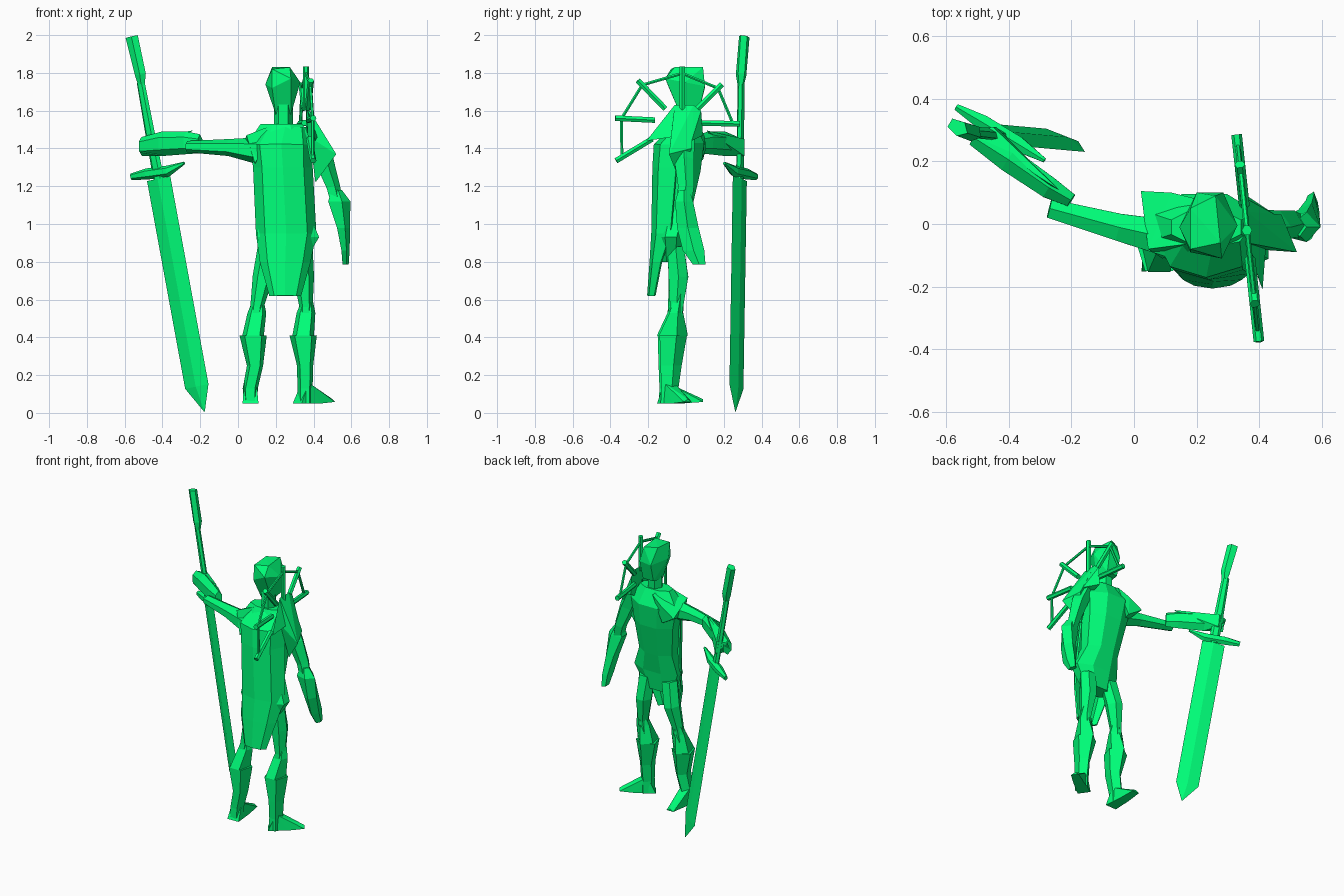
import bpy, bmesh, math
from mathutils import Vector

green = bpy.data.materials.new("green")
green.diffuse_color = (0.0, 1.0, 0.19, 1)


def finish(name, bm):
    bmesh.ops.recalc_face_normals(bm, faces=bm.faces)
    me = bpy.data.meshes.new(name)
    bm.to_mesh(me)
    bm.free()
    me.materials.append(green)
    ob = bpy.data.objects.new(name, me)
    bpy.context.collection.objects.link(ob)
    return ob


def loft(name, stations, n=6, side=(1, 0, 0), axis=None, turn=0.0):
    """Faceted limb: stations are (x, y, z, radius along side, radius across)."""
    bm = bmesh.new()
    a = Vector(axis) if axis else Vector(stations[-1][:3]) - Vector(stations[0][:3])
    a.normalize()
    u = Vector(side)
    u = (u - a * u.dot(a)).normalized()
    v = a.cross(u)
    rings = []
    for x, y, z, ru, rv in stations:
        ring = []
        for i in range(n):
            t = 2 * math.pi * (i + turn) / n
            ring.append(bm.verts.new(Vector((x, y, z)) + u * ru * math.cos(t) + v * rv * math.sin(t)))
        rings.append(ring)
    for r, s in zip(rings, rings[1:]):
        for i in range(n):
            j = (i + 1) % n
            bm.faces.new((r[i], r[j], s[j], s[i]))
    bm.faces.new(rings[0])
    bm.faces.new(rings[-1])
    return finish(name, bm)


def hull(name, pts):
    bm = bmesh.new()
    vs = [bm.verts.new(p) for p in pts]
    out = bmesh.ops.convex_hull(bm, input=vs)
    loose = [g for g in out["geom_interior"] if isinstance(g, bmesh.types.BMVert)]
    bmesh.ops.delete(bm, geom=loose, context='VERTS')
    return finish(name, bm)


def rod(name, p, q, r):
    d = Vector(q) - Vector(p)
    side = (1, 0, 0) if abs(d.normalized().x) < 0.8 else (0, 0, 1)
    return loft(name, [(*p, r, r), (*q, r, r)], 6, side)


UP = (0, 0, 1)

# Body
loft("torso", [(.25, -.08, .80, .11, .06), (.265, -.08, .93, .178, .08), (.245, -.05, 1.07, .135, .085),
               (.235, -.02, 1.28, .16, .105), (.225, -.01, 1.43, .185, .115), (.23, -.01, 1.53, .12, .06)],
     8, axis=UP, turn=.5)
loft("neck", [(.24, -.01, 1.48, .05, .05), (.24, -.005, 1.64, .05, .055)], 6, axis=UP)
hull("head", [(.20, -.03, 1.58), (.28, -.03, 1.58), (.20, .07, 1.60), (.28, .07, 1.60),
              (.145, -.01, 1.74), (.20, .10, 1.72), (.285, .10, 1.73), (.33, -.005, 1.75),
              (.28, -.11, 1.77), (.18, -.09, 1.72), (.18, .05, 1.83), (.18, -.08, 1.82),
              (.275, -.06, 1.83), (.26, .09, 1.83)])

# Cape hanging behind the body, wrapped round its sides
bm = bmesh.new()
rows = [(1.51, .13, .37, .0, -.07), (1.42, .07, .39, -.03, -.165), (1.30, .085, .39, -.05, -.172),
        (.95, .10, .41, -.08, -.178), (.80, .12, .38, -.13, -.187), (.62, .17, .33, -.165, -.20)]
grid = []
for z, xl, xr, ye, ym in rows:
    grid.append([bm.verts.new((xl + (xr - xl) * t, ye + (ym - ye) * k, z))
                 for t, k in ((0, 0), (.15, .75), (.5, 1), (.85, .75), (1, 0))])
for r, s in zip(grid, grid[1:]):
    for i in range(4):
        bm.faces.new((r[i], r[i + 1], s[i + 1], s[i]))
cape = finish("cape", bm)
m = cape.modifiers.new("thickness", 'SOLIDIFY')
m.thickness = .012
m.offset = 0

# Legs: thigh, knee guard, boot and foot
for side, x0, x1, x2, x3, y in (("right", .165, .10, .08, .065, -.075), ("left", .335, .36, .345, .355, -.065)):
    loft(side + "_thigh", [(x0, -.055, .88, .06, .05), (x0 * .5 + x1 * .5, -.04, .72, .055, .06),
                           (x1, y + .015, .56, .035, .04), (x2, y, .40, .035, .04)], 6)
    loft(side + "_knee", [(x1 + .01, y + .03, .63, .02, .025), (x1, y + .01, .53, .052, .04),
                          (x2, y - .01, .41, .06, .085)], 5, axis=UP, turn=.25)
    loft(side + "_boot", [(x2, y - .01, .41, .076, .08), (x2 + .01, y - .02, .25, .045, .062),
                          (x3, y - .025, .13, .042, .05), (x3, y - .025, .05, .04, .055)], 5, axis=UP, turn=.25)
for side, hx, hy, tx, ty in (("right", .065, -.10, .06, .09), ("left", .355, -.09, .50, .01)):
    d = Vector((tx - hx, ty - hy, 0)).normalized()
    w = Vector((-d.y, d.x, 0)) * .042
    h, t = Vector((hx, hy, .05)), Vector((tx, ty, .058))
    lift = Vector((0, 0, .11))
    hull(side + "_foot", [h - d * .05 + w, h - d * .05 - w, h + w * .8 + lift, h - w * .8 + lift,
                          t + w * .6, t - w * .6, t + Vector((0, 0, .015)),
                          h + d * .08 + w * .8, h + d * .08 - w * .8])

# Raised right arm holding the sword
hull("right_shoulder", [(.022, .105, 1.40), (.12, .10, 1.46), (.045, -.08, 1.47), (.20, -.06, 1.53),
                        (.12, .09, 1.34), (.09, -.11, 1.32), (.2, .08, 1.51)])
loft("right_upper_arm", [(.13, -.05, 1.385, .075, .07), (-.05, -.01, 1.405, .045, .05),
                         (-.27, .05, 1.41, .03, .035)], 6, side=UP)
loft("right_forearm", [(-.20, .075, 1.425, .05, .025), (-.27, .115, 1.43, .06, .04),
                       (-.40, .205, 1.425, .065, .045), (-.51, .275, 1.41, .05, .03)], 6, side=UP)
hull("right_hand", [(-.40, .20, 1.36), (-.40, .22, 1.47), (-.52, .25, 1.38), (-.52, .29, 1.45),
                    (-.44, .31, 1.36), (-.45, .31, 1.45), (-.24, .11, 1.495)])

# Lowered left arm
loft("left_upper_arm", [(.39, -.01, 1.47, .05, .06), (.45, -.01, 1.34, .055, .055),
                        (.50, .0, 1.20, .04, .045), (.53, -.01, 1.08, .035, .04)], 5)
loft("left_forearm", [(.52, -.01, 1.18, .03, .03), (.53, -.01, 1.12, .065, .05),
                      (.555, .01, .98, .038, .06), (.567, .04, .86, .024, .06),
                      (.568, .07, .785, .018, .035)], 5, axis=UP)

# Left pauldron: a peak draped to the back, the side and the front
peak = [(.36, -.06, 1.63), (.36, .04, 1.63)]
hull("pauldron_back", peak + [(.41, -.21, 1.44), (.37, -.10, 1.46), (.42, -.08, 1.46)])
hull("pauldron_side", peak + [(.52, -.09, 1.37), (.47, .03, 1.40), (.42, -.08, 1.42), (.41, -.03, 1.22),
                              (.38, -.08, 1.46)])
hull("pauldron_front", peak + [(.36, .08, 1.60), (.36, .09, 1.47), (.45, .03, 1.44), (.37, -.02, 1.42)])

# Half-wheel of spokes above the pauldron, tied together by thin rods
def fan(y, z):
    return (.358 - .108 * y, y, z)


spokes = [((-.18, 1.45), (-.37, 1.335)), ((-.165, 1.55), (-.375, 1.56)), ((-.11, 1.61), (-.255, 1.76)),
          ((-.02, 1.60), (-.02, 1.835)), ((.06, 1.61), (.19, 1.74)), ((.06, 1.535), (.285, 1.53))]
ties = []
for i, (p, q) in enumerate(spokes):
    rod(f"spoke_{i + 1}", fan(*p), fan(*q), .017)
    ties.append(fan(*[p[k] + (q[k] - p[k]) * .84 for k in (0, 1)]))
for i in range(len(ties) - 1):
    rod(f"spoke_tie_{i + 1}", ties[i], ties[i + 1], .009)

# Sword, point down
FLAT = (.86, -.5, 0)
loft("sword_blade", [(-.42, .285, 1.24, .073, .012), (-.218, .267, .14, .073, .012),
                     (-.178, .262, .008, .003, .002)], 4, side=FLAT)
loft("sword_guard", [(-.565, .372, 1.25, .018, .012), (-.48, .322, 1.265, .03, .028),
                     (-.37, .255, 1.28, .03, .028), (-.285, .203, 1.322, .008, .008)], 6, side=UP)
loft("sword_grip", [(-.42, .285, 1.24, .033, .016), (-.46, .288, 1.45, .03, .016),
                    (-.515, .292, 1.75, .024, .016)], 6, side=FLAT)
loft("sword_pommel", [(-.51, .29, 1.74, .02, .018), (-.515, .292, 1.79, .032, .028),
                      (-.562, .308, 1.992, .037, .026)], 5, side=FLAT)
